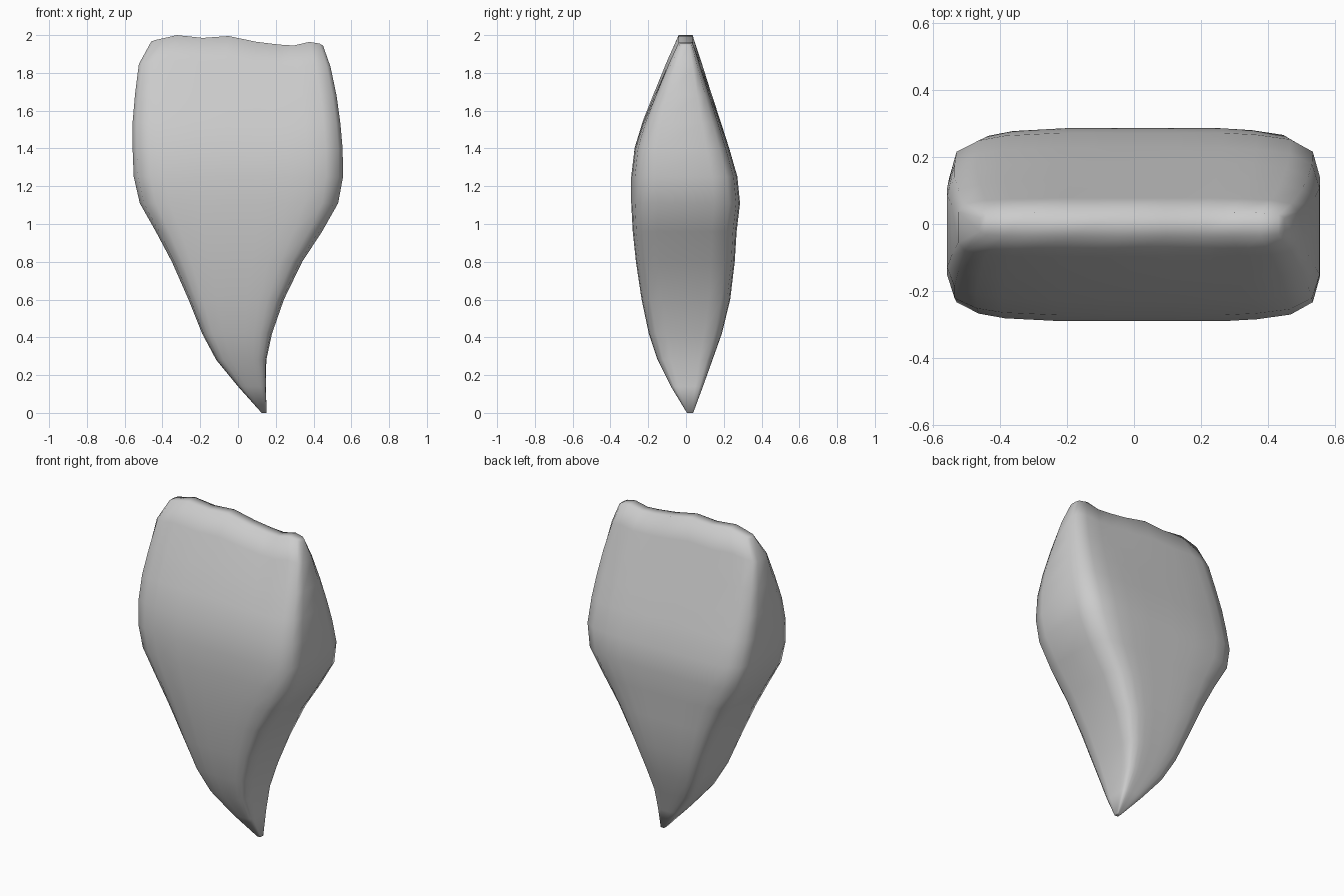
import bpy, bmesh

# Cross-section levels: z, left x, right x, front y, back y
LEVELS = [
    (0.00, 0.125, 0.152, 0.005, 0.038),
    (0.14, 0.000, 0.147, -0.080, 0.090),
    (0.28, -0.115, 0.150, -0.150, 0.140),
    (0.42, -0.190, 0.180, -0.197, 0.190),
    (0.60, -0.262, 0.243, -0.235, 0.234),
    (0.80, -0.350, 0.340, -0.265, 0.258),
    (0.96, -0.435, 0.445, -0.282, 0.268),
    (1.11, -0.520, 0.530, -0.290, 0.286),
    (1.25, -0.552, 0.556, -0.290, 0.272),
    (1.40, -0.558, 0.554, -0.272, 0.228),
    (1.54, -0.558, 0.542, -0.228, 0.182),
    (1.69, -0.545, 0.522, -0.166, 0.131),
    (1.85, -0.525, 0.490, -0.098, 0.078),
    (1.97, -0.460, 0.450, -0.040, 0.036),
]

# Section outline: position across the width, share of the half depth
OUTLINE = [(-1, .52), (-.96, .80), (-.84, .92), (-.7, .97), (-.4, 1), (-.1, 1),
           (.22, 1), (.48, 1), (.66, .98), (.84, .93), (.96, .80), (1, .52)]

# Wavy biting edge: height at each outline column
EDGE = [1.965, 1.973, 1.985, 2.0, 1.985, 1.995,
        1.965, 1.95, 1.945, 1.964, 1.955, 1.945]


def ring(bm, level):
    """One closed section: front row left to right, back row right to left."""
    z, left, right, front, back = level
    cx, hw = (left + right) / 2, (right - left) / 2
    cy, hd = (front + back) / 2, (back - front) / 2
    wave = max(0, (z - 1.1) / 0.87) ** 2
    rows = []
    for side in (-1, 1):
        rows.append([bm.verts.new((cx + u * hw, cy + side * d * hd,
                                   z + (e - 1.97) * wave))
                     for (u, d), e in zip(OUTLINE, EDGE)])
    return rows[0] + rows[1][::-1]


# Tooth: loft through the sections, closed by strips at both ends
bm = bmesh.new()
rings = [ring(bm, level) for level in LEVELS]
n = len(rings[0])
for a, b in zip(rings, rings[1:]):
    for i in range(n):
        j = (i + 1) % n
        bm.faces.new((a[i], a[j], b[j], b[i]))
for r in (rings[0], rings[-1]):
    for i in range(n // 2 - 1):
        bm.faces.new((r[i], r[i + 1], r[n - 2 - i], r[n - 1 - i]))
bmesh.ops.recalc_face_normals(bm, faces=bm.faces)
for f in bm.faces:
    f.smooth = True

mesh = bpy.data.meshes.new("tooth")
bm.to_mesh(mesh)
bm.free()
tooth = bpy.data.objects.new("tooth", mesh)
bpy.context.collection.objects.link(tooth)
